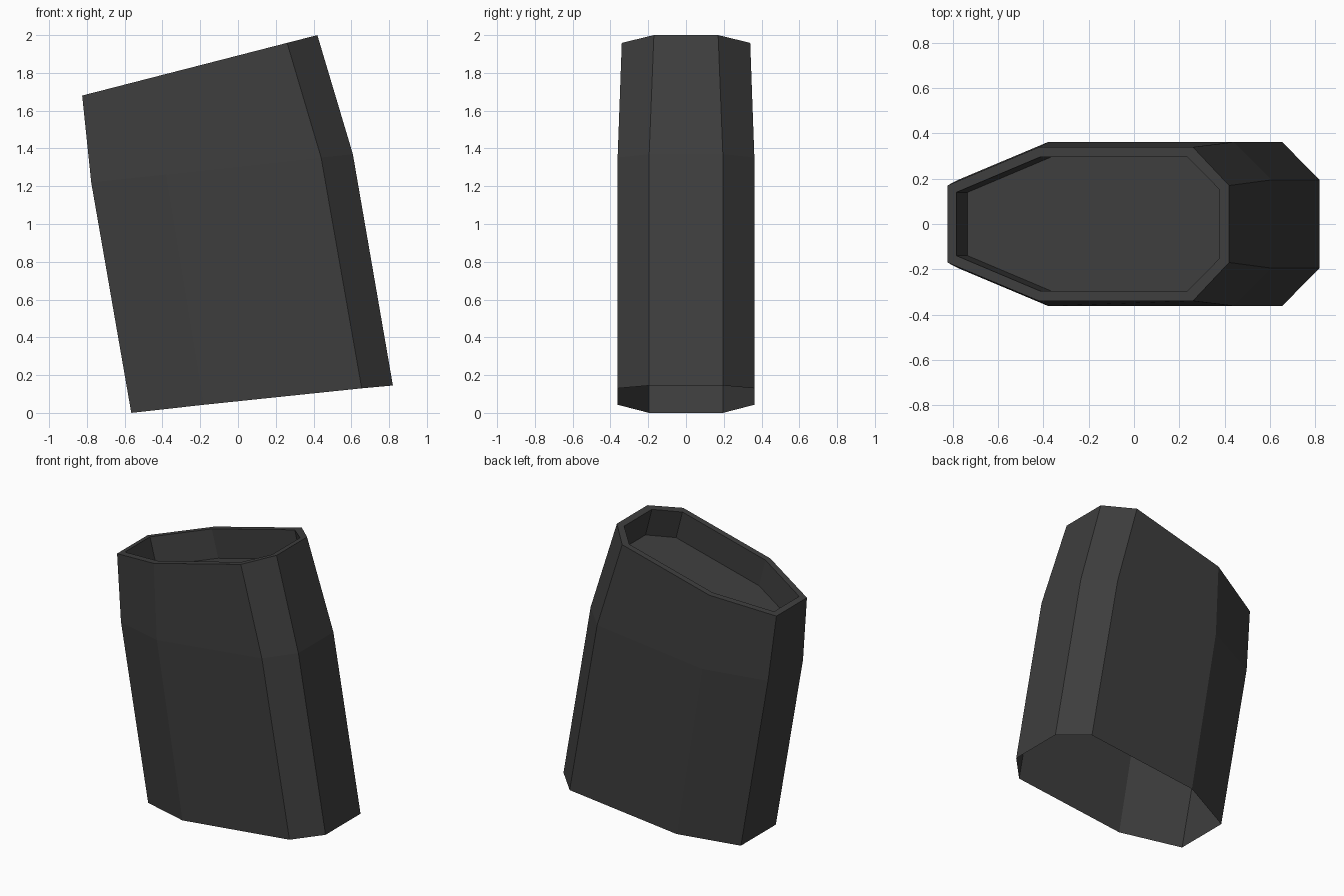
import bpy
import bmesh
from mathutils import Vector

cube = bpy.data.objects.get("Cube")
if cube:
    bpy.data.objects.remove(cube, do_unlink=True)

# Single dark grey material
grey = bpy.data.materials.new("dark grey")
grey.use_nodes = True
colour = (0.048, 0.048, 0.048, 1)
grey.diffuse_color = colour
bsdf = grey.node_tree.nodes["Principled BSDF"]
bsdf.inputs["Base Color"].default_value = colour
bsdf.inputs["Roughness"].default_value = 0.7


def ring(half):
    """Complete an eight-sided section from its +y half, right end first."""
    return [Vector(p) for p in half] + [Vector((x, -y, z)) for x, y, z in reversed(half)]


def rim_z(x):
    """Height of the sloping top plane."""
    return 1.68 + 0.257 * (x + 0.825)


# Outer sections: open foot, shoulder and sloping top
foot = ring([(0.82, 0.195, 0.145), (0.655, 0.362, 0.13), (-0.18, 0.362, 0.043), (-0.565, 0.195, 0.0)])
shoulder = ring([(0.608, 0.195, 1.37), (0.44, 0.362, 1.352), (-0.38, 0.362, 1.262), (-0.777, 0.195, 1.22)])
top = ring([(x, y, rim_z(x)) for x, y in [(0.42, 0.17), (0.26, 0.34), (-0.42, 0.34), (-0.825, 0.17)]])

# Inner sections: opening inset in the rim, and a floor sunk square to it
opening = ring([(x, y, rim_z(x)) for x, y in [(0.375, 0.155), (0.235, 0.297), (-0.413, 0.297), (-0.785, 0.14)]])
sink = Vector((0.257, 0, -1)).normalized() * 0.2
floor = [p + sink for p in opening]

# Join consecutive sections with quads and close the recess floor
bm = bmesh.new()
loops = [[bm.verts.new(p) for p in section] for section in (foot, shoulder, top, opening, floor)]
for a, b in zip(loops, loops[1:]):
    for i in range(len(a)):
        j = (i + 1) % len(a)
        bm.faces.new((a[i], a[j], b[j], b[i]))
bm.faces.new(loops[-1])

mesh = bpy.data.meshes.new("hollow_casing")
bm.to_mesh(mesh)
bm.free()
mesh.materials.append(grey)
casing = bpy.data.objects.new("hollow_casing", mesh)
bpy.context.collection.objects.link(casing)
